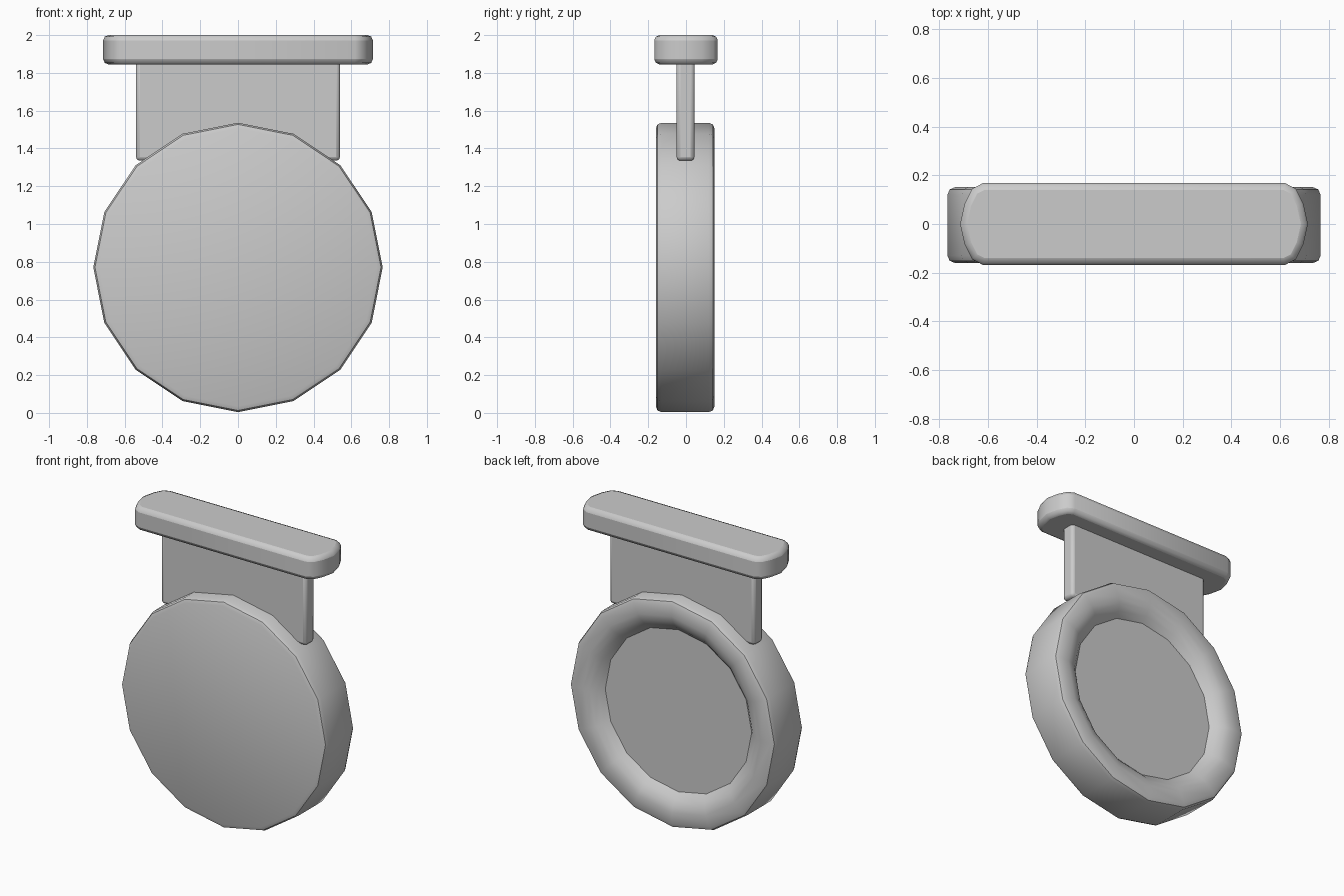
import bpy, bmesh, math
from mathutils import Vector

if "Cube" in bpy.data.objects:
    bpy.data.objects.remove(bpy.data.objects["Cube"])


def finish(name, bm, bevel=0.0, segments=2):
    bmesh.ops.recalc_face_normals(bm, faces=bm.faces[:])
    mesh = bpy.data.meshes.new(name)
    bm.to_mesh(mesh)
    bm.free()
    obj = bpy.data.objects.new(name, mesh)
    bpy.context.collection.objects.link(obj)
    if bevel:
        mod = obj.modifiers.new("soft_edges", 'BEVEL')
        mod.width = bevel
        mod.segments = segments
        mod.limit_method = 'ANGLE'
        mod.angle_limit = math.radians(50)
    bpy.ops.object.select_all(action='DESELECT')
    obj.select_set(True)
    bpy.context.view_layer.objects.active = obj
    bpy.ops.object.shade_smooth_by_angle(angle=math.radians(40))
    return obj


def lathe_y(name, profile, sides, center_z):
    """Turn (radius, y) points around the y axis and cap both ends."""
    bm = bmesh.new()
    rings = []
    for r, y in profile:
        rings.append([bm.verts.new((r * math.cos(a), y, center_z + r * math.sin(a)))
                      for a in (2 * math.pi * i / sides for i in range(sides))])
    for a, b in zip(rings, rings[1:]):
        for i in range(sides):
            j = (i + 1) % sides
            bm.faces.new((a[i], a[j], b[j], b[i]))
    bm.faces.new(rings[0])
    bm.faces.new(rings[-1])
    return finish(name, bm)


def prism(name, outline, z0, z1, bevel, segments=2):
    """Extrude an xy outline upwards."""
    bm = bmesh.new()
    face = bm.faces.new([bm.verts.new((x, y, z0)) for x, y in outline])
    top = bmesh.ops.extrude_face_region(bm, geom=[face])["geom"]
    verts = [v for v in top if isinstance(v, bmesh.types.BMVert)]
    bmesh.ops.translate(bm, verts=verts, vec=Vector((0, 0, z1 - z0)))
    return finish(name, bm, bevel, segments)


# Medal disc: plain front, dished back with a raised rim
lathe_y("medal_disc", [
    (0.735, -0.16), (0.757, -0.151), (0.766, -0.13),
    (0.766, 0.12), (0.757, 0.142), (0.735, 0.151),
    (0.66, 0.151), (0.62, 0.14), (0.58, 0.115), (0.545, 0.08),
], 16, 0.77)

# Ribbon: thin slab reaching into the disc
prism("ribbon", [(-0.54, -0.05), (0.54, -0.05), (0.54, 0.045), (-0.54, 0.045)],
      1.335, 1.87, 0.02)

# Top bar with rounded ends
end = [(0.62, -0.168), (0.665, -0.145), (0.695, -0.085), (0.714, 0.0),
       (0.695, 0.085), (0.665, 0.145), (0.62, 0.168)]
prism("top_bar", end + [(-x, -y) for x, y in end], 1.845, 2.0, 0.028)
